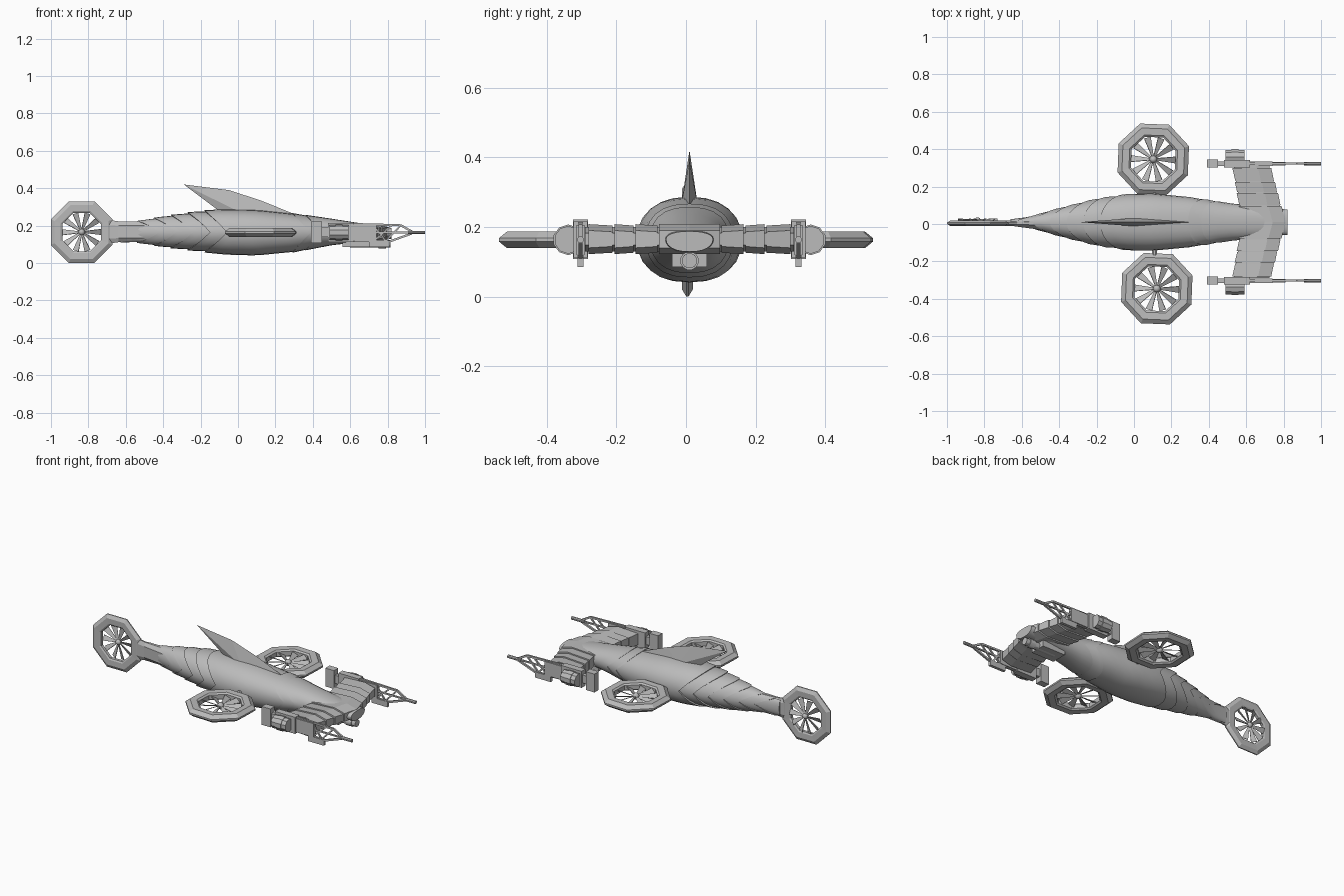
import bpy, bmesh, math
from mathutils import Vector, Matrix

cube = bpy.data.objects.get("Cube")
if cube:
    bpy.data.objects.remove(cube)

grey = bpy.data.materials.new("plain_grey")
grey.use_nodes = True
COLOUR = (0.5, 0.5, 0.5, 1)
grey.diffuse_color = COLOUR
grey.node_tree.nodes["Principled BSDF"].inputs["Base Color"].default_value = COLOUR
CY = 0.01  # centreline of the hull


def finish(name, bm, smooth=False):
    bmesh.ops.recalc_face_normals(bm, faces=bm.faces)
    mesh = bpy.data.meshes.new(name)
    bm.to_mesh(mesh)
    bm.free()
    mesh.materials.append(grey)
    ob = bpy.data.objects.new(name, mesh)
    bpy.context.collection.objects.link(ob)
    if smooth:
        bpy.ops.object.select_all(action='DESELECT')
        ob.select_set(True)
        bpy.context.view_layer.objects.active = ob
        bpy.ops.object.shade_smooth_by_angle(angle=math.radians(30))
    return ob


def loft(name, rings, caps=True, closed=False, smooth=False):
    """Skin a list of equal-length point rings."""
    bm = bmesh.new()
    vs = [[bm.verts.new(p) for p in r] for r in rings]
    n = len(vs[0])
    pairs = list(zip(vs, vs[1:])) + ([(vs[-1], vs[0])] if closed else [])
    for a, b in pairs:
        for i in range(n):
            j = (i + 1) % n
            bm.faces.new((a[i], a[j], b[j], b[i]))
    if caps and not closed:
        bm.faces.new(vs[0])
        bm.faces.new(vs[-1])
    return finish(name, bm, smooth)


def box(name, lo, hi):
    rect = lambda x: [(x, lo[1], lo[2]), (x, hi[1], lo[2]), (x, hi[1], hi[2]), (x, lo[1], hi[2])]
    return loft(name, [rect(lo[0]), rect(hi[0])])


def bar(name, p, q, r, sides=4):
    """Straight rod between two points."""
    p, q = Vector(p), Vector(q)
    rot = (q - p).to_track_quat('Z', 'Y')
    ring = [rot @ Vector((r * math.cos(a), r * math.sin(a), 0))
            for a in (math.tau * (i + 0.5) / sides for i in range(sides))]
    return loft(name, [[p + v for v in ring], [q + v for v in ring]], smooth=sides > 8)


# Hull stations: x, half width, top, bottom
STATIONS = [(-0.70, .012, .22, .11), (-0.55, .032, .222, .11), (-0.4, .075, .25, .085),
            (-0.2, .125, .28, .06), (-0.05, .147, .286, .045), (0.1, .152, .284, .04),
            (0.3, .135, .264, .058), (0.5, .1, .237, .095), (0.7, .085, .207, .115),
            (0.82, .075, .19, .125)]


def station(x):
    x = min(max(x, STATIONS[0][0]), STATIONS[-1][0])
    for a, b in zip(STATIONS, STATIONS[1:]):
        if x <= b[0]:
            t = (x - a[0]) / (b[0] - a[0])
            return [u + t * (v - u) for u, v in zip(a, b)][1:]


def hull_ring(x0, scale=1.0, sweep=0.0, n=24):
    """Cross-section whose flanks are swept towards the nose."""
    ring = []
    for i in range(n):
        a = math.tau * i / n
        c, s = math.cos(a), math.sin(a)
        x = x0 + sweep * (1 - abs(s))
        w, top, bot = station(x)
        mid = 0.165
        h = top - mid if s > 0 else mid - bot
        y = math.copysign(abs(c) ** 0.85, c) * w
        z = math.copysign(abs(s) ** 0.95, s) * h
        ring.append((x, CY + y * scale, mid + z * scale))
    return ring


def plate(name, x0, x1, sweep, steps=3, lead=0.93):
    rings = [hull_ring(x0 + 0.01, 0.84, sweep), hull_ring(x0, 1.02, sweep)]
    for k in range(1, steps + 1):
        t = k / steps
        rings.append(hull_ring(x0 + t * (x1 - x0), 1.02 + t * (lead - 1.02), sweep))
    return loft(name, rings, smooth=True)


# Hull core, main shell and overlapping armour plates
loft("hull_core", [hull_ring(-0.66 + 0.074 * k, 0.9) for k in range(21)], smooth=True)
plate("main_shell", -0.18, 0.33, 0.12, 10, 0.98)
for k in range(5):
    x = -0.63 + 0.09 * k
    plate(f"tail_plate_{k + 1}", x, x + 0.12, 0.12)
for k, x in enumerate((0.29, 0.36)):
    plate(f"neck_plate_{k + 1}", x, x + (0.1, 0.34)[k], 0.1, 5, 0.97)

# Dorsal fin: knife-edged outline with a thick middle
bm = bmesh.new()
outline = [(-0.29, .42), (-0.05, .39), (0.12, .335), (0.31, .258), (0.0, .25), (-0.16, .26), (-0.11, .285)]
edge = [bm.verts.new((x, CY, z)) for x, z in outline]
for side in (-1, 1):
    core = bm.verts.new((0.03, CY + side * 0.024, 0.262))
    for a, b in zip(edge, edge[1:] + edge[:1]):
        bm.faces.new((a, b, core))
finish("dorsal_fin", bm)


# Ducted rotors: octagonal ring, hub and pitched blades
def rotor(name, matrix, size=1.0, thick=1.0, offset=0.0):
    section = [(.188, .005), (.165, .024), (.128, .022), (.118, .014),
               (.118, -.014), (.128, -.022), (.165, -.024), (.188, -.005)]
    rings = []
    for k in range(8):
        a = math.tau * (k + 0.5) / 8
        rings.append([(r * size / math.cos(math.pi / 8) * math.cos(a),
                       r * size / math.cos(math.pi / 8) * math.sin(a), z * thick) for r, z in section])
    parts = [loft(name + "_ring", rings, closed=True)]
    bm = bmesh.new()
    for k in range(10):
        turn = Matrix.Rotation(math.tau * k / 10, 4, 'Z') @ Matrix.Rotation(math.radians(28), 4, 'X')
        pts = [(.01, -.005), (.12, -.02), (.12, .02), (.01, .005)]
        bm.faces.new([bm.verts.new(turn @ Vector((x * size, y * size, 0))) for x, y in pts])
    blades = finish(name + "_blades", bm)
    solid = blades.modifiers.new("thickness", 'SOLIDIFY')
    solid.thickness = 0.004
    bm = bmesh.new()
    bmesh.ops.create_uvsphere(bm, u_segments=12, v_segments=8, radius=0.02 * size)
    hub = finish(name + "_hub", bm, True)
    parts += [blades, hub]
    for ob in parts:
        ob.matrix_world = matrix @ Matrix.Translation((0, 0, 0 if ob is parts[0] else offset))


for side, label, x in ((1, "left", 0.103), (-1, "right", 0.122)):
    rotor(label + "_rotor", Matrix.Translation((x, side * 0.346, 0.163)) @ Matrix.Rotation(-0.04, 4, 'Z'))
    bar(label + "_rotor_strut", (0.11, side * 0.1, .163), (0.11, side * 0.19, .163), 0.014, 8)
rotor("tail_rotor", Matrix.Translation((-0.836, 0.004, 0.165)) @ Matrix.Rotation(math.pi / 2, 4, 'X'),
      0.875, 0.65, -0.014)

# Tail boom, flush with the tail ring
boom = lambda x, w, h: [(x, .004 + w * u, .167 + h * v) for u, v in
                        ((-1, -.6), (-.3, -1), (.3, -1), (1, -.6), (1, .6), (.3, 1), (-.3, 1), (-1, .6))]
loft("tail_boom", [boom(-0.70, .013, .064), boom(-0.64, .016, .056), boom(-0.5, .035, .055)])


# Segmented fore wing
def wing_ring(y, inset=0.0):
    d = abs(y)
    lead, trail = 0.812 - 0.27 * d - inset, 0.575 - 0.17 * d + inset
    hi, lo = 0.208 - inset, 0.122 + inset
    return [(trail, CY + y, hi - .008), (trail, CY + y, lo + .008), (lead - .06, CY + y, lo),
            (lead, CY + y, lo + .018), (lead, CY + y, hi - .018), (lead - .07, CY + y, hi)]


loft("wing_core", [wing_ring(y, 0.008) for y in (-0.3, 0, 0.3)])
loft("wing_centre", [wing_ring(y) for y in (-0.087, 0, 0.087)])
for side, label in ((1, "left"), (-1, "right")):
    for k, (a, b) in enumerate(((.092, .155), (.161, .215), (.221, .29))):
        loft(f"{label}_wing_segment_{k + 1}", [wing_ring(side * a, 0.004), wing_ring(side * b)])

    # Wing-tip gun: rear block, drum, body, lattice frame and barrel
    y = CY + side * 0.313
    span = lambda w: (y - w, y + w)
    for part, x0, x1, w, z0, z1 in (("rear_block", .39, .45, .021, .108, .222),
                                    ("link", .44, .50, .012, .14, .19),
                                    ("body", .48, .62, .02, .112, .215),
                                    ("cheek", .60, .74, .012, .12, .205),
                                    ("foot", .70, .81, .009, .085, .12)):
        lo, hi = span(w)
        box(f"{label}_gun_{part}", (x0, lo, z0), (x1, hi, z1))
    yd = y + side * 0.035
    bar(label + "_gun_drum", (.49, yd, .163), (.59, yd, .163), 0.04, 10)
    bar(label + "_gun_drum_band", (.52, yd, .163), (.56, yd, .163), 0.044, 10)
    top = [(.62, .208), (.87, .202), (.93, .168)]
    low = [(.62, .122), (.81, .115), (.93, .158)]
    for rail in (top, low):
        for k, (p, q) in enumerate(zip(rail, rail[1:])):
            bar(f"{label}_gun_rail", (p[0], y, p[1]), (q[0], y, q[1]), 0.008)
    for x0, z0, x1, z1 in ((.72, .205, .79, .118), (.79, .118, .87, .2), (.74, .163, .94, .163), (.73, .12, .82, .2)):
        bar(f"{label}_gun_brace", (x0, y, z0), (x1, y, z1), 0.006)
    bar(label + "_gun_barrel", (.91, y, .163), (1.0, y, .163), 0.01, 8)

# Chin turret under the nose
box("chin_mount", (.56, CY - .05, .085), (.72, CY + .05, .135))
bar("chin_barrel", (.6, CY, .103), (.815, CY, .103), 0.022, 12)
bar("chin_muzzle", (.75, CY, .103), (.79, CY, .103), 0.027, 12)
